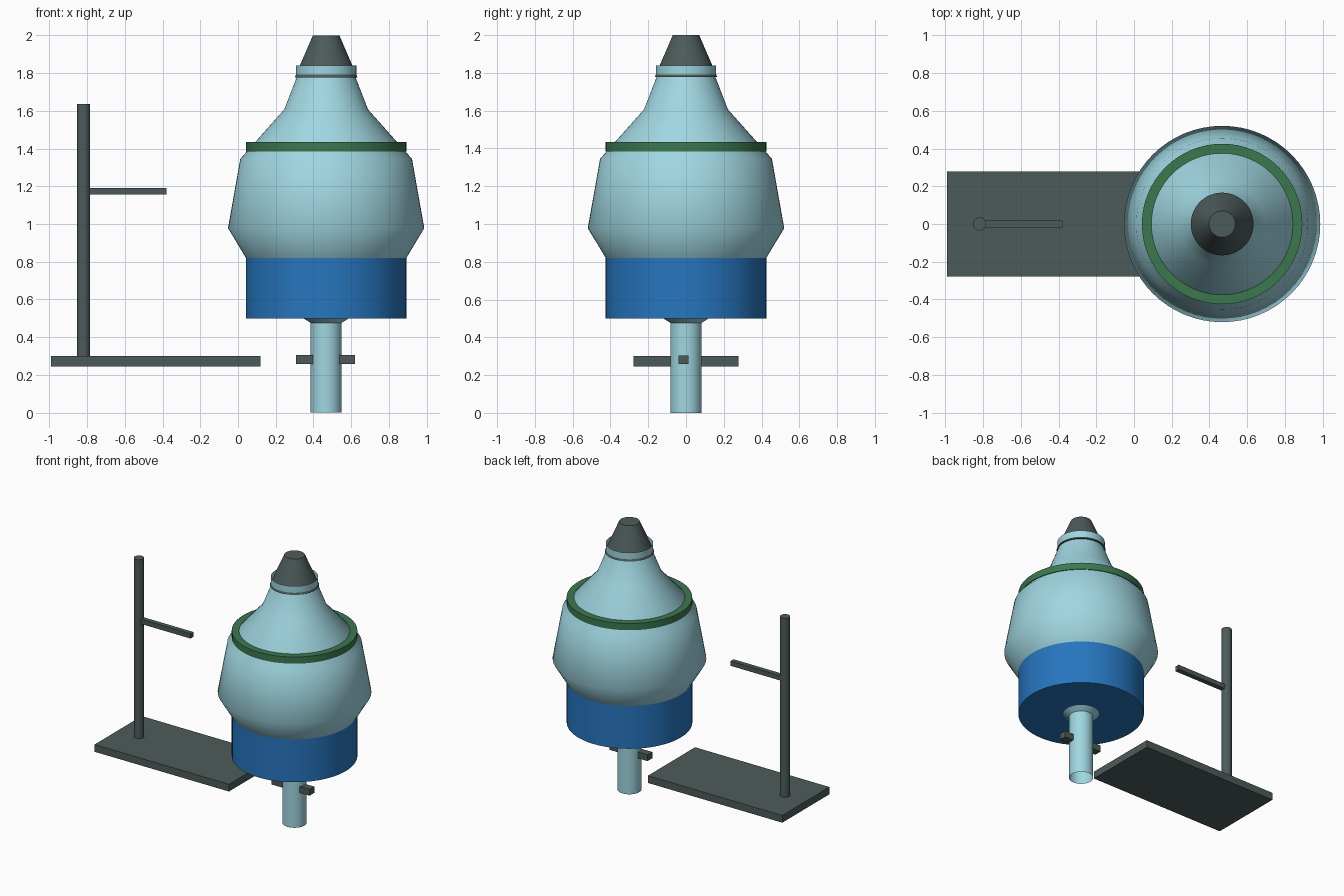
import bpy, bmesh, math

if "Cube" in bpy.data.objects:
    bpy.data.objects.remove(bpy.data.objects["Cube"])

AXIS = 0.467      # x of the vessel's centre line
SEG = 64


def material(name, rgb):
    m = bpy.data.materials.new(name)
    m.diffuse_color = (*rgb, 1)
    m.use_nodes = True
    m.node_tree.nodes["Principled BSDF"].inputs["Base Color"].default_value = m.diffuse_color
    return m


GLASS = material("pale blue glass", (0.35, 0.67, 0.75))
DARK = material("dark grey", (0.073, 0.104, 0.102))
BLUE = material("liquid blue", (0.02, 0.18, 0.52))
GREEN = material("band green", (0.045, 0.188, 0.078))


def finish(name, bm, mat):
    me = bpy.data.meshes.new(name)
    bm.normal_update()
    bm.to_mesh(me)
    bm.free()
    me.materials.append(mat)
    ob = bpy.data.objects.new(name, me)
    bpy.context.collection.objects.link(ob)
    return ob


def lathe(name, profile, mat, x=AXIS, caps=False, angle=60):
    """Turn (radius, z) points, listed bottom to top, about a vertical axis."""
    bm = bmesh.new()
    rings = [[bm.verts.new((x + r * math.cos(2 * math.pi * i / SEG),
                            r * math.sin(2 * math.pi * i / SEG), z))
              for i in range(SEG)] for r, z in profile]
    for a, b in zip(rings, rings[1:]):
        for i in range(SEG):
            j = (i + 1) % SEG
            bm.faces.new((a[i], a[j], b[j], b[i]))
    if caps:
        bm.faces.new(rings[0][::-1])
        bm.faces.new(rings[-1])
    ob = finish(name, bm, mat)
    bpy.ops.object.select_all(action='DESELECT')
    ob.select_set(True)
    bpy.context.view_layer.objects.active = ob
    bpy.ops.object.shade_smooth_by_angle(angle=math.radians(angle))
    return ob


def box(name, lo, hi, mat):
    bm = bmesh.new()
    bmesh.ops.create_cube(bm, size=1)
    for v in bm.verts:
        v.co = [(l + h) / 2 + c * (h - l) for c, l, h in zip(v.co, lo, hi)]
    return finish(name, bm, mat)


# Vessel: bulb and neck, open collar, open outlet stem
lathe("vessel_body", [(0.08, 0.475), (0.12, 0.5), (0.28, 0.61), (0.425, 0.82),
                      (0.52, 0.978), (0.455, 1.345), (0.222, 1.607),
                      (0.153, 1.785)], GLASS)
lathe("neck_collar", [(0.152, 1.782), (0.16, 1.782), (0.16, 1.84)], GLASS)
lathe("outlet_stem", [(0.082, 0), (0.082, 0.475)], GLASS)

# Stopper: its wide base just shows below the collar
lathe("stopper", [(0.166, 1.777), (0.07, 2.0)], DARK, caps=True)

# Coloured layers around the vessel
lathe("lower_layer", [(0.425, 0.5), (0.425, 0.82)], BLUE, caps=True)
lathe("upper_band", [(0.425, 1.385), (0.425, 1.435)], GREEN, caps=True)

# Tap bar through the stem
box("tap_bar", (0.307, -0.041, 0.258), (0.62, 0.014, 0.305), DARK)

# Stand: base plate, upright rod, side arm
box("stand_base", (-0.99, -0.278, 0.246), (0.12, 0.278, 0.3), DARK)
lathe("stand_rod", [(0.035, 0.29), (0.035, 1.635)], DARK, x=-0.818, caps=True)
box("stand_arm", (-0.81, -0.018, 1.155), (-0.38, 0.018, 1.19), DARK)
